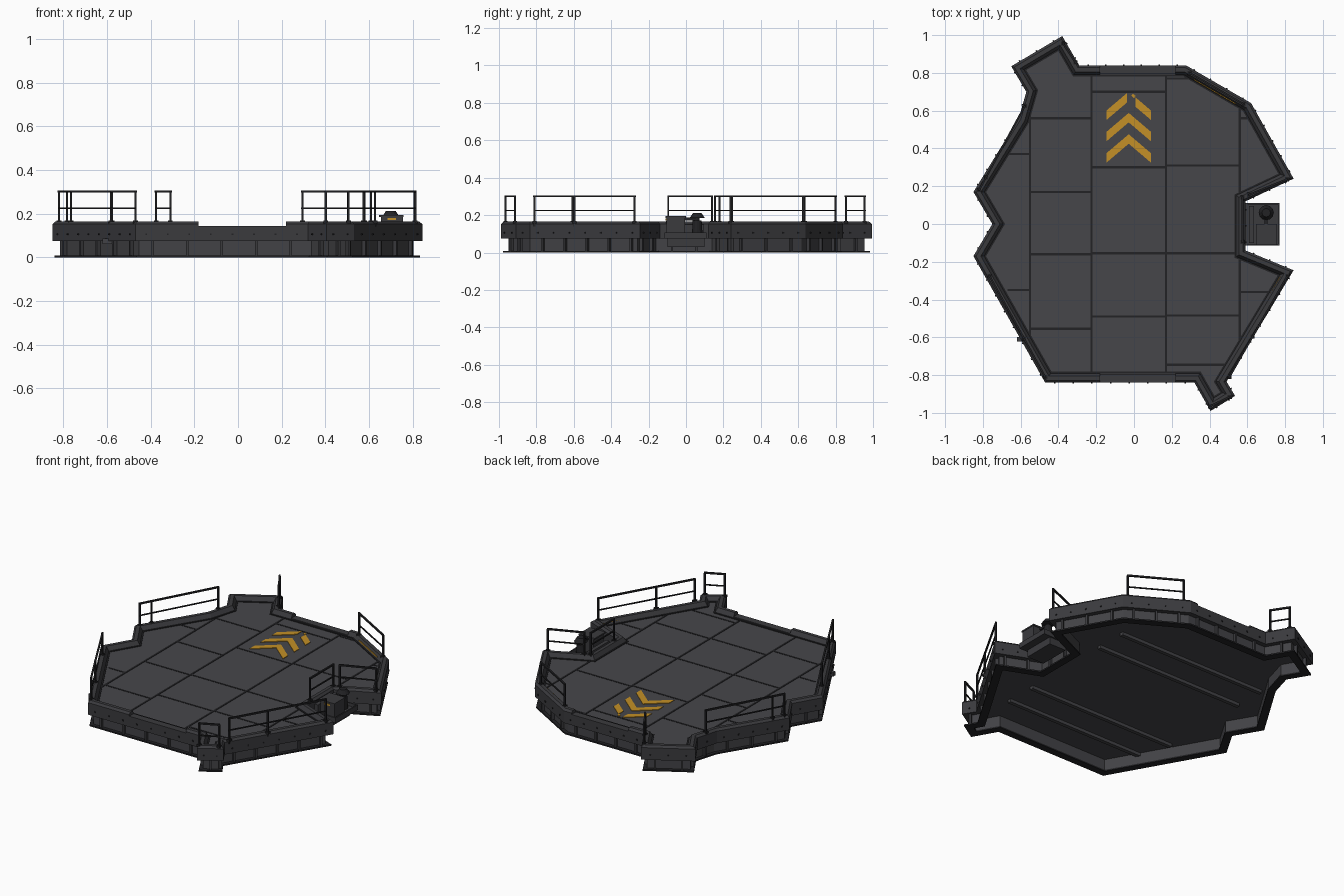
import bpy, bmesh, math
from mathutils import Vector, Matrix

if "Cube" in bpy.data.objects:
    bpy.data.objects.remove(bpy.data.objects["Cube"])


def mat(name, r, g, b):
    m = bpy.data.materials.new(name)
    m.diffuse_color = (r, g, b, 1)
    m.use_nodes = True
    m.node_tree.nodes["Principled BSDF"].inputs["Base Color"].default_value = m.diffuse_color
    return m


DECK = mat("deck grey", .062, .062, .068)
FRAME = mat("frame grey", .043, .043, .048)
SKIRT = mat("skirt grey", .055, .055, .061)
DARK = mat("dark steel", .016, .016, .018)
YELLOW = mat("warning yellow", .55, .28, .02)


def finish(name, bm, m):
    bmesh.ops.recalc_face_normals(bm, faces=bm.faces)
    me = bpy.data.meshes.new(name)
    bm.to_mesh(me)
    bm.free()
    me.materials.append(m)
    ob = bpy.data.objects.new(name, me)
    bpy.context.collection.objects.link(ob)
    return ob


def box(bm, lo, hi):
    lo, hi = Vector(lo), Vector(hi)
    bmesh.ops.create_cube(bm, size=1, matrix=Matrix.Translation((lo + hi) / 2)
                          @ Matrix.Diagonal((*(hi - lo), 1)))


def beam(bm, a, b, w, h=None):
    # square bar from a to b
    a, b = Vector(a), Vector(b)
    d = b - a
    rot = d.to_track_quat('X', 'Z').to_matrix().to_4x4()
    bmesh.ops.create_cube(bm, size=1, matrix=Matrix.Translation((a + b) / 2) @ rot
                          @ Matrix.Diagonal((d.length, w, h or w, 1)))


def inset(path, dist, closed=True):
    # mitred inward offset of a counter-clockwise path
    out, n = [], len(path)
    for i, p in enumerate(path):
        p = Vector(p)
        a = Vector(path[i - 1]) if closed or i else None
        b = Vector(path[(i + 1) % n]) if closed or i < n - 1 else None
        d1 = (p - a).normalized() if a else (b - p).normalized()
        d2 = (b - p).normalized() if b else d1
        n1, n2 = Vector((-d1.y, d1.x)), Vector((-d2.y, d2.x))
        out.append(p + (n1 + n2) * dist / (1 + n1.dot(n2)))
    return out


def sweep(name, path, profile, m, closed=True):
    # profile: (inset, z) points run round the path
    bm = bmesh.new()
    rings = [[bm.verts.new((q.x, q.y, z)) for q in inset(path, o, closed)] for o, z in profile]
    n, k = len(path), len(profile)
    for i in range(n if closed else n - 1):
        j = (i + 1) % n
        for r in range(k):
            s = (r + 1) % k
            bm.faces.new((rings[r][i], rings[r][j], rings[s][j], rings[s][i]))
    if not closed:
        bm.faces.new([r[0] for r in rings])
        bm.faces.new([r[-1] for r in rings])
    return finish(name, bm, m)


def prism(bm, pts, z0, z1):
    lo = [bm.verts.new((p[0], p[1], z0)) for p in pts]
    hi = [bm.verts.new((p[0], p[1], z1)) for p in pts]
    bm.faces.new(lo)
    bm.faces.new(hi)
    for i in range(len(pts)):
        j = (i + 1) % len(pts)
        bm.faces.new((lo[i], lo[j], hi[j], hi[i]))


# platform outline, split at the front and back entry gaps
RIGHT = [(.22, -.84), (.32, -.84), (.405, -.99), (.535, -.91), (.49, -.835), (.845, -.245),
         (.59, -.14), (.59, .12), (.845, .24), (.62, .64), (.275, .84), (.22, .84)]
LEFT = [(-.18, .84), (-.29, .84), (-.38, .995), (-.65, .835), (-.57, .70), (-.61, .56),
        (-.85, .17), (-.75, 0), (-.85, -.17), (-.47, -.84), (-.18, -.84)]
OUT = RIGHT + LEFT
CORNERS = RIGHT[1:-1] + LEFT[1:-1]

# deck slab, outer band, raised curbs, skirt and foot lip
bm = bmesh.new()
prism(bm, inset(CORNERS, .03), .08, .135)
finish("deck_slab", bm, DECK)
sweep("outer_band", CORNERS, [(0, .075), (0, .143), (.045, .143), (.045, .075)], FRAME)
CURB = [(0, .14), (0, .152), (.012, .165), (.034, .165), (.052, .134), (.03, .134)]
sweep("right_curb", RIGHT, CURB, FRAME, False)
sweep("left_curb", LEFT, CURB, FRAME, False)
sweep("skirt_wall", CORNERS, [(.03, .005), (.03, .08), (.05, .08), (.05, .005)], SKIRT)
sweep("foot_lip", CORNERS, [(.008, 0), (.008, .009), (.055, .009), (.055, 0)], DARK)
sweep("curb_trim", CORNERS, [(.048, .134), (.048, .139), (.058, .139), (.058, .134)], DARK)

# skirt ribs and band bolts along each edge
ribs, bolts = bmesh.new(), bmesh.new()
for i, p in enumerate(CORNERS):
    a, b = Vector(p), Vector(CORNERS[(i + 1) % len(CORNERS)])
    d = (b - a).normalized()
    nrm, length = Vector((-d.y, d.x)), (b - a).length
    for step, bmx, o0, o1, z0, z1, w in ((.15, ribs, .012, .034, .008, .078, .012),
                                         (.10, bolts, -.005, .004, .102, .110, .008)):
        cnt = max(1, round(length / step))
        for k in range(cnt):
            c = a + d * length * (k + .5) / cnt
            q0, q1, z = c + nrm * o0, c + nrm * o1, (z0 + z1) / 2
            beam(bmx, (*q0, z), (*q1, z), w, z1 - z0)
finish("skirt_ribs", ribs, FRAME)
finish("band_bolts", bolts, DARK)

# panel seams on the deck
bm = bmesh.new()
for x, y0, y1 in ((-.55, -.6, .67), (-.225, -.79, .79), (.17, -.79, .79), (.56, -.63, -.19), (.56, .17, .61)):
    box(bm, (x - .006, y0, .13), (x + .006, y1, .137))
for x0, x1, ys in ((-.67, -.55, (.37, -.35)), (-.55, -.225, (.56, .17, -.16, -.555)),
                   (-.225, .17, (.70, .30, -.155, -.49)),
                   (.17, .56, (.31, -.155, -.485)), (.17, .35, (.77,)), (.17, .48, (-.745,)),
                   (.56, .61, (.56,)), (.56, .72, (-.36,))):
    for y in ys:
        box(bm, (x0, y - .006, .13), (x1, y + .006, .1368))
finish("deck_seams", bm, DARK)

# painted chevrons (the top one is worn at its tip) and edge stripes
bm = bmesh.new()
cx = -.028
for n in range(3):
    top = .475 + .113 * n
    for s in (-1, 1):
        u = 0 if n < 2 else (.008 if s < 0 else .036)
        f = lambda t: top - t * .85
        prism(bm, [(cx + s * t, f(t) - e) for t, e in ((u, 0), (.118, 0), (.118, .05), (u, .05))], .135, .1385)
beam(bm, (-.01, .685, .1365), (.005, .672, .1365), .014, .004)
finish("deck_chevrons", bm, YELLOW)
bm = bmesh.new()
for a, b in (((.32, .768), (.54, .640)), ((.780, -.28), (.508, -.755))):
    beam(bm, (*a, .148), (*b, .148), .014, .006)
finish("edge_stripes", bm, YELLOW)

# guard rails: end points and positions of extra posts
bm = bmesh.new()
RAILS = [((.505, -.81), (.812, -.275), (.4,)), ((-.82, .18), (-.578, .625), (.15,)),
         ((-.765, -.275), (-.47, -.81), (.62,)), ((.402, -.965), (.507, -.915), ()),
         ((-.375, .955), (-.31, .855), ()), ((.295, .80), (.58, .635), ()),
         ((.575, -.095), (.575, .14), ()), ((.61, .155), (.81, .237), ())]
for a, b, mids in RAILS:
    a, b = Vector(a), Vector(b)
    e = (b - a).normalized() * .005
    for z, w in ((.301, .010), (.225, .007)):
        beam(bm, (*(a - e), z), (*(b + e), z), w)
    for t in (0, 1, *mids):
        p = a.lerp(b, t)
        beam(bm, (*p, .14), (*p, .301), .010)
        box(bm, (p.x - .011, p.y - .011, .155), (p.x + .011, p.y + .011, .169))
finish("guard_rails", bm, DARK)

# underside runners
bm = bmesh.new()
for y in (-.61, -.41, .2, .4):
    box(bm, (-.62, y - .012, .06), (.43, y + .012, .085))
finish("underside_runners", bm, SKIRT)

# control station in the right notch
bm = bmesh.new()
box(bm, (.57, -.115, .075), (.77, .11, .088))
box(bm, (.60, -.10, .03), (.72, .10, .078))
for y in (-.115, .102):
    box(bm, (.60, y, .085), (.77, y + .008, .108))
box(bm, (.762, -.107, .085), (.77, .102, .108))
finish("control_tray", bm, FRAME)
bm = bmesh.new()
box(bm, (.655, -.105, .088), (.755, -.005, .185))
box(bm, (.645, -.11, .185), (.758, 0, .194))
box(bm, (.61, -.10, .088), (.635, .095, .15))
finish("control_box", bm, FRAME)
bm = bmesh.new()
for r0, r1, z0, z1 in ((.036, .03, .088, .17), (.05, .028, .185, .212), (.014, .014, .17, .186)):
    bmesh.ops.create_cone(bm, cap_ends=True, segments=12, radius1=r0 * .8, radius2=r1 * .8,
                          depth=z1 - z0, matrix=Matrix.Translation((.70, .06, (z0 + z1) / 2)))
beam(bm, (.70, .06, .18), (.70, -.01, .18), .016)
finish("control_lever", bm, DARK)
bm = bmesh.new()
box(bm, (.685, -.109, .170), (.725, -.104, .181))
finish("control_tag", bm, YELLOW)
